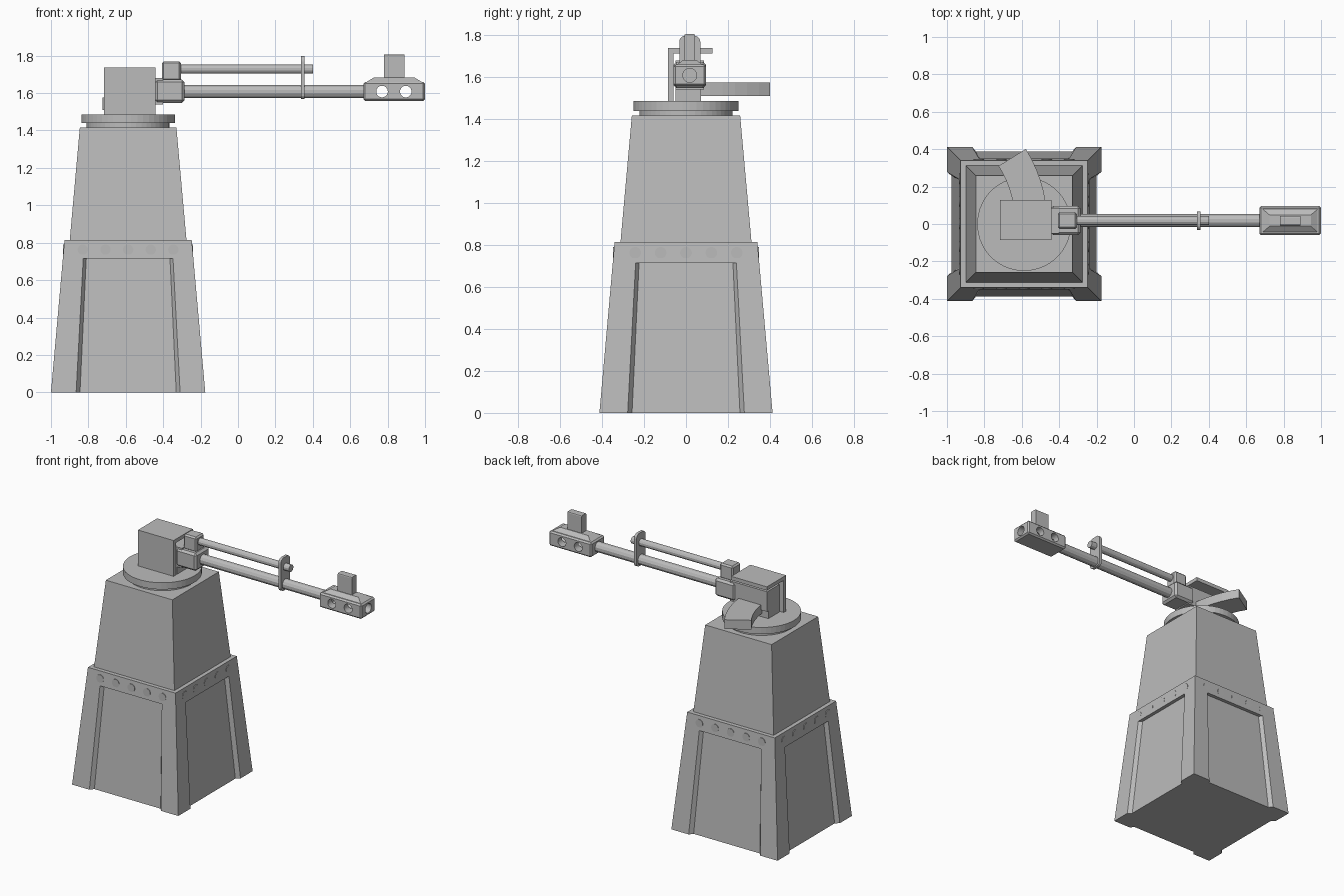
import bpy, bmesh, math
from mathutils import Matrix, Vector

if "Cube" in bpy.data.objects:
    bpy.data.objects.remove(bpy.data.objects["Cube"])

CX = -0.5875      # tower axis
GY = 0.018        # gun centre line
BZ = 1.608        # barrel height

grey = bpy.data.materials.new("plain_grey")
grey.diffuse_color = (0.5, 0.5, 0.5, 1)
grey.use_nodes = True
grey.node_tree.nodes["Principled BSDF"].inputs["Base Color"].default_value = grey.diffuse_color


def finish(name, bm):
    bmesh.ops.recalc_face_normals(bm, faces=bm.faces)
    me = bpy.data.meshes.new(name)
    bm.to_mesh(me)
    bm.free()
    me.materials.append(grey)
    ob = bpy.data.objects.new(name, me)
    bpy.context.collection.objects.link(ob)
    return ob


def loft(name, low, high, z0, z1):
    """Solid between two outlines of equal point count."""
    bm = bmesh.new()
    a = [bm.verts.new((x, y, z0)) for x, y in low]
    b = [bm.verts.new((x, y, z1)) for x, y in high]
    bm.faces.new(a)
    bm.faces.new(b)
    n = len(a)
    for i in range(n):
        j = (i + 1) % n
        bm.faces.new((a[i], a[j], b[j], b[i]))
    return finish(name, bm)


def rect(cx, cy, hx, hy):
    return [(cx - hx, cy - hy), (cx + hx, cy - hy), (cx + hx, cy + hy), (cx - hx, cy + hy)]


def frustum(name, h0, h1, z0, z1):
    return loft(name, rect(CX, 0, h0, h0), rect(CX, 0, h1, h1), z0, z1)


def box(name, x, y, z, bevel=0, axis=None, seg=1):
    bm = bmesh.new()
    bmesh.ops.create_cube(bm, size=1)
    for v in bm.verts:
        v.co = Vector([(r[0] + r[1]) / 2 + c * (r[1] - r[0]) for r, c in zip((x, y, z), v.co)])
    if bevel:
        edges = [e for e in bm.edges if axis is None or
                 abs((e.verts[0].co - e.verts[1].co).normalized()[axis]) > 0.9]
        bmesh.ops.bevel(bm, geom=edges, offset=bevel, segments=seg, profile=0.5, affect='EDGES')
    return finish(name, bm)


def cyl(name, centre, r, length, axis='Z', sides=32):
    bm = bmesh.new()
    rot = {'X': Matrix.Rotation(math.pi / 2, 4, 'Y'),
           'Y': Matrix.Rotation(math.pi / 2, 4, 'X'), 'Z': Matrix()}[axis]
    spin = Matrix.Rotation(math.pi / sides, 4, 'Z')
    bmesh.ops.create_cone(bm, cap_ends=True, segments=sides, radius1=r, radius2=r, depth=length,
                          matrix=Matrix.Translation(centre) @ rot @ spin)
    return finish(name, bm)


# Tower: recessed lower core, band and upper section
frustum("lower_core", 0.387, 0.324, 0, 0.72)
frustum("rivet_band", 0.349, 0.340, 0.715, 0.815)
frustum("upper_tower", 0.312, 0.258, 0.815, 1.417)

# Corner legs
def leg_outline(o, a, b, sx, sy):
    d = 0.027
    pts = [(o, o), (a, o), (b, o - d), (o - d, b), (o, a)]
    return [(CX + sx * x, sy * y) for x, y in pts]

for sx in (-1, 1):
    for sy in (-1, 1):
        loft("corner_leg", leg_outline(0.4125, 0.278, 0.256, sx, sy),
             leg_outline(0.349, 0.24, 0.222, sx, sy), 0, 0.715)

# Rivets, five on each side
for i in range(5):
    t = (i - 2) * 0.121
    for s in (-1, 1):
        cyl("rivet", (CX + t, s * 0.332, 0.763), 0.028, 0.03, 'Y', 16)
        cyl("rivet", (CX + s * 0.332, t, 0.763), 0.028, 0.03, 'X', 16)

# Turntable
cyl("turntable_neck", (CX, 0, 1.43), 0.222, 0.03, 'Z', 48)
cyl("turntable_disc", (CX, 0, 1.463), 0.251, 0.047, 'Z', 48)

# Gun cover: side plate and top plate
box("cover_side", (-0.717, -0.44), (-0.086, -0.06), (1.486, 1.738))
box("cover_top", (-0.717, -0.44), (-0.06, 0.127), (1.712, 1.738))

# Gun body and mount
box("gun_mount", (-0.69, -0.44), (-0.05, 0.072), (1.486, 1.545))
box("gun_body", (-0.69, -0.40), (-0.05, 0.085), (1.54, 1.68))
box("breech_block", (-0.445, -0.285), (GY - 0.078, GY + 0.078), (1.548, 1.672), 0.014)
box("upper_block", (-0.407, -0.305), (GY - 0.045, GY + 0.045), (1.665, 1.77), 0.01)

# Curved feed chute
ccx, r_in, r_out = -1.22, 0.585, 0.757
angles = [math.radians(4 + 28 * i / 6) for i in range(7)]
arc = [(ccx + r_out * math.cos(a), r_out * math.sin(a)) for a in angles]
arc += [(ccx + r_in * math.cos(a), r_in * math.sin(a)) for a in reversed(angles)]
loft("feed_chute", arc, arc, 1.51, 1.575)

# Barrel, upper rod and clamp
cyl("barrel", (0.2, GY, BZ), 0.036, 1.0, 'X', 12)
cyl("upper_rod", (0.035, GY, 1.728), 0.025, 0.73, 'X', 12)
box("rod_clamp", (0.337, 0.356), (GY - 0.05, GY + 0.05), (1.567, 1.798), 0.03, 0, 4)

# Muzzle block with cross holes and bore
muzzle = box("muzzle_block", (0.67, 1.0), (GY - 0.078, GY + 0.078), (1.557, 1.66), 0.01)
cutters = [cyl("hole_cutter", (x, GY, BZ), 0.031, 0.4, 'Y', 24) for x in (0.77, 0.897)]
cutters.append(cyl("bore_cutter", (0.90, GY, BZ), 0.033, 0.36, 'X', 24))
bpy.context.view_layer.objects.active = muzzle
for c in cutters:
    c.hide_render = True
    m = muzzle.modifiers.new("cut", 'BOOLEAN')
    m.operation, m.solver, m.object = 'DIFFERENCE', 'EXACT', c
    bpy.ops.object.modifier_apply(modifier=m.name)
    bpy.data.objects.remove(c)

# Muzzle roof and sight
loft("muzzle_roof", rect(0.835, GY, 0.15, 0.064), rect(0.835, GY, 0.11, 0.03), 1.658, 1.682)
box("muzzle_sight", (0.78, 0.89), (GY - 0.026, GY + 0.026), (1.67, 1.805), 0.008, 0, 2)
